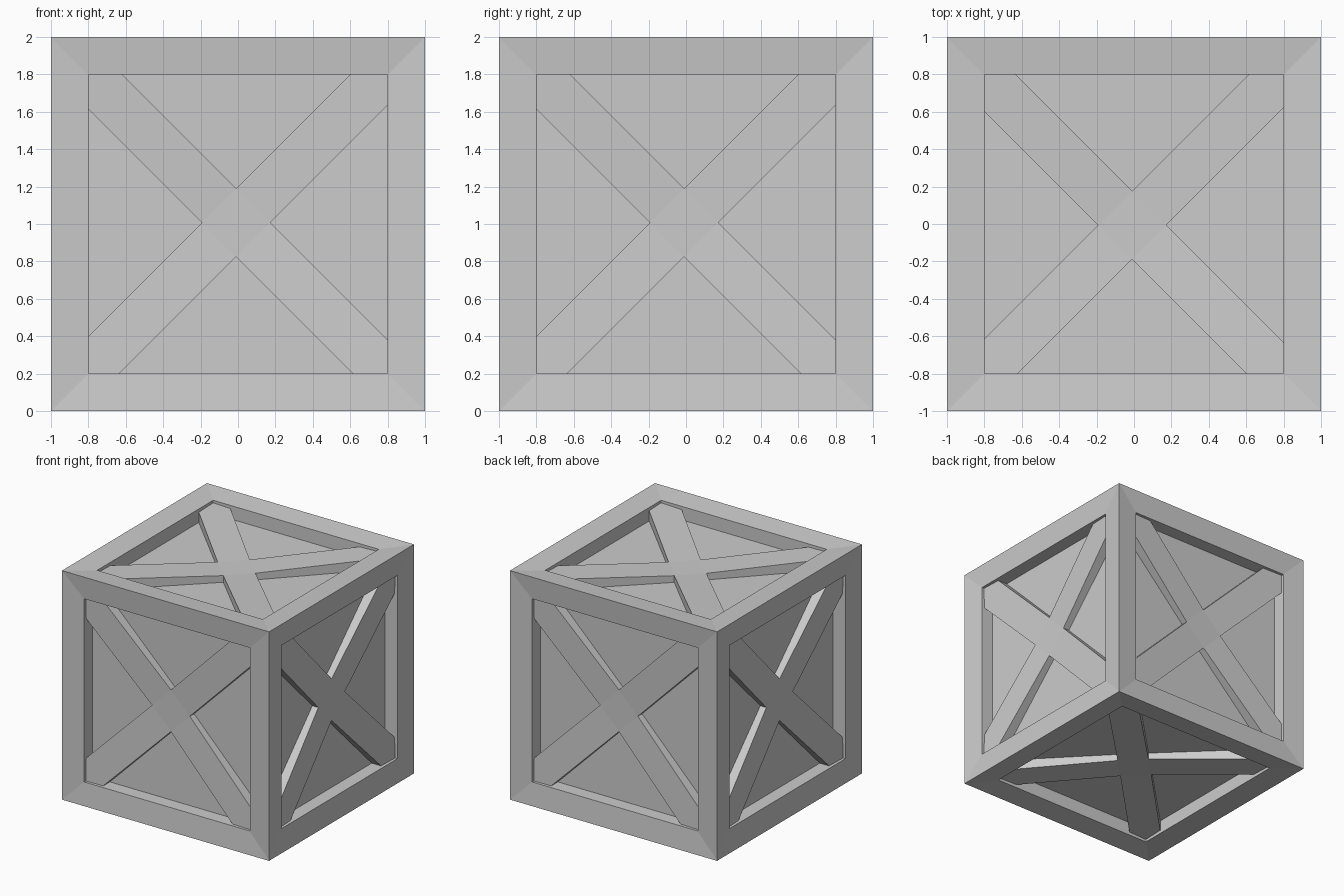
import bpy, bmesh
from math import pi, radians
from mathutils import Matrix, Vector

if "Cube" in bpy.data.objects:
    bpy.data.objects.remove(bpy.data.objects["Cube"])

HALF, BORDER = 1.0, 0.2
RIM_DEPTH, PANEL_DEPTH, PANEL_DISH = 0.02, 0.138, 0.012
END_DEPTH, MID_DEPTH = 0.039, 0.089     # brace dips toward its crossing
ARM_W, ARM_L = 0.129, 1.2               # half width and half length of an arm
CENTRE = Matrix.Translation((0, 0, HALF))


def make_object(name, bm):
    bmesh.ops.recalc_face_normals(bm, faces=bm.faces[:])
    mesh = bpy.data.meshes.new(name)
    bm.to_mesh(mesh)
    bm.free()
    ob = bpy.data.objects.new(name, mesh)
    bpy.context.collection.objects.link(ob)
    return ob


# Crate body: border slopes in slightly, then drops to a faintly dished panel
bm = bmesh.new()
bmesh.ops.create_cube(bm, size=2 * HALF, matrix=CENTRE)
panels = bm.faces[:]
bmesh.ops.inset_individual(bm, faces=panels, thickness=BORDER, use_even_offset=True)
for panel in panels:
    normal = panel.normal.copy()
    bmesh.ops.translate(bm, verts=panel.verts[:], vec=-normal * RIM_DEPTH)
    sunk = bmesh.ops.extrude_face_region(bm, geom=[panel])["geom"]
    verts = [g for g in sunk if isinstance(g, bmesh.types.BMVert)]
    floor = [g for g in sunk if isinstance(g, bmesh.types.BMFace)]
    bmesh.ops.translate(bm, verts=verts, vec=-normal * (PANEL_DEPTH - RIM_DEPTH))
    bm.faces.remove(panel)
    middle = bmesh.ops.poke(bm, faces=floor)["verts"]
    bmesh.ops.translate(bm, verts=middle, vec=-normal * PANEL_DISH)
make_object("crate_body", bm)


# Cross brace: X-shaped board of four arms around a square, ends run into the frame
def cross_brace(name, rotation, offset):
    bm = bmesh.new()
    turn = Matrix.Rotation(radians(45), 4, 'Z')
    shift = Vector((offset[0], offset[1], 0))
    quarters = [turn @ Matrix.Rotation(i * pi / 2, 4, 'Z') for i in range(4)]

    def vert(quarter, x, y, depth):
        return bm.verts.new(quarter @ Vector((x, y, HALF - depth)) + shift)

    notch = [vert(q, ARM_W, ARM_W, MID_DEPTH) for q in quarters]
    bm.faces.new(notch)
    for i, q in enumerate(quarters):
        low = vert(q, ARM_L, -ARM_W, END_DEPTH)
        high = vert(q, ARM_L, ARM_W, END_DEPTH)
        bm.faces.new((notch[i - 1], low, high, notch[i]))
    under = bmesh.ops.extrude_face_region(bm, geom=bm.faces[:], use_keep_orig=True)["geom"]
    for v in under:
        if isinstance(v, bmesh.types.BMVert):
            v.co.z = HALF - PANEL_DEPTH - PANEL_DISH - 0.01
    bmesh.ops.transform(bm, matrix=CENTRE @ rotation, verts=bm.verts[:])
    make_object(name, bm)


# Four side braces, then top and bottom
upright = Matrix.Rotation(pi / 2, 4, 'X')
for i, side in enumerate(("front", "right", "back", "left")):
    cross_brace(side + "_brace", Matrix.Rotation(i * pi / 2, 4, 'Z') @ upright, (-0.01, 0.007))
cross_brace("top_brace", Matrix.Identity(4), (-0.01, -0.006))
cross_brace("bottom_brace", Matrix.Rotation(pi, 4, 'X'), (-0.01, 0.006))
